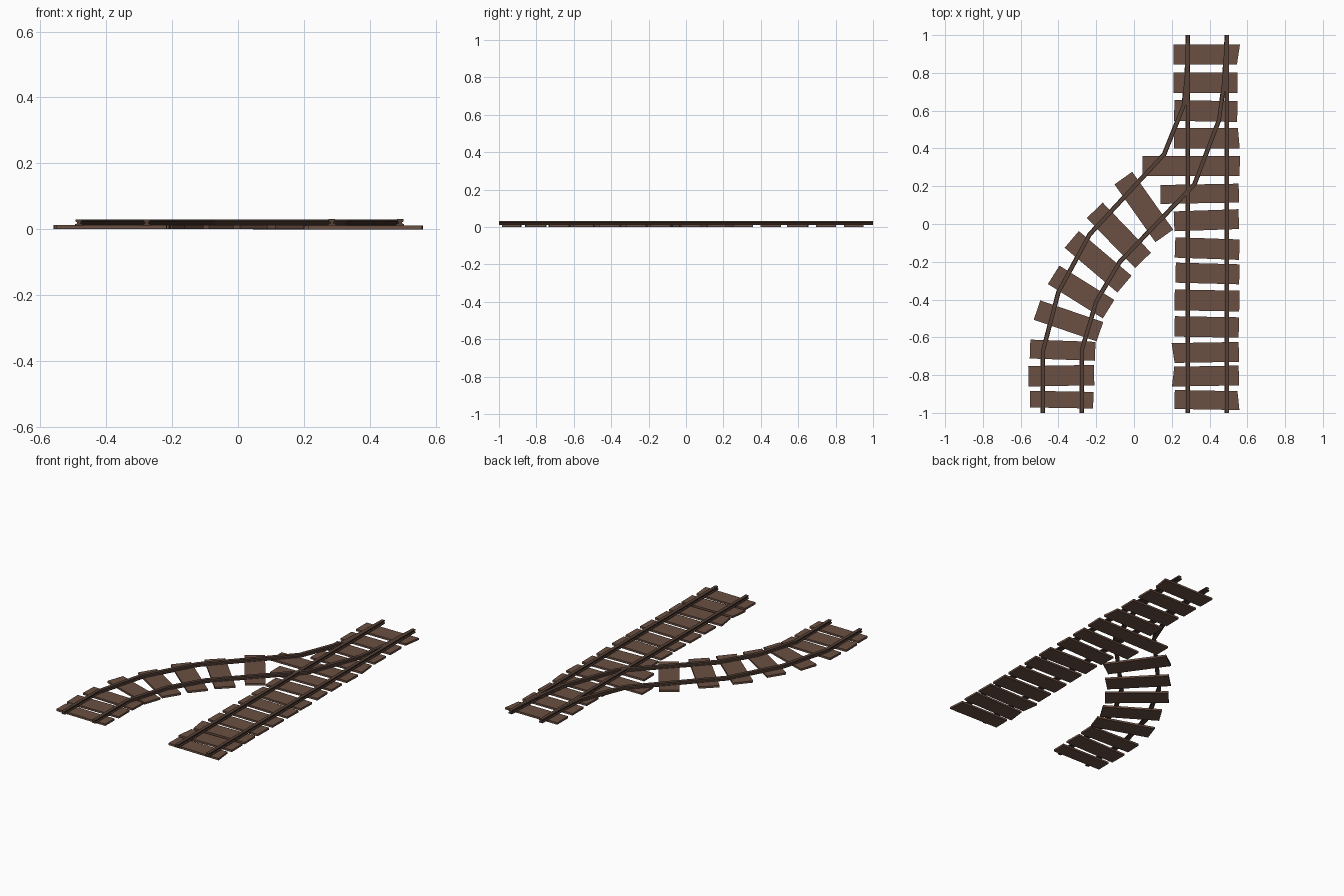
import bpy, bmesh
from math import radians
from mathutils import Vector, Matrix

cube = bpy.data.objects.get("Cube")
if cube:
    bpy.data.objects.remove(cube, do_unlink=True)


def make_material(name, color):
    mat = bpy.data.materials.new(name)
    mat.use_nodes = True
    mat.diffuse_color = (*color, 1)
    bsdf = next(n for n in mat.node_tree.nodes if n.type == 'BSDF_PRINCIPLED')
    bsdf.inputs["Base Color"].default_value = (*color, 1)
    return mat


WOOD = make_material("sleeper brown", (0.145, 0.078, 0.054))
METAL = make_material("rail dark brown", (0.09, 0.052, 0.037))


def finish(bm, name, mat):
    bmesh.ops.recalc_face_normals(bm, faces=bm.faces[:])
    mesh = bpy.data.meshes.new(name)
    bm.to_mesh(mesh)
    bm.free()
    mesh.materials.append(mat)
    obj = bpy.data.objects.new(name, mesh)
    bpy.context.collection.objects.link(obj)
    return obj


def sleeper(name, x, y, length, width, angle, slant_left=0, slant_right=0, base=0):
    """A rough plank; the slants skew its two ends."""
    bm = bmesh.new()
    bmesh.ops.create_cube(bm, size=1)
    for v in bm.verts:
        slant = slant_right if v.co.x > 0 else slant_left
        skew = slant if v.co.y > 0 else -slant
        v.co = Vector((v.co.x * length + skew, v.co.y * width, base + (v.co.z + 0.5) * 0.012))
    turn = Matrix.Translation((x, y, 0)) @ Matrix.Rotation(radians(angle), 4, 'Z')
    bmesh.ops.transform(bm, matrix=turn, verts=bm.verts[:])
    finish(bm, name, WOOD)


# Half of the rail section: foot, web and head
HALF = [(0.012, 0.011), (0.012, 0.016), (0.005, 0.018), (0.005, 0.022), (0.01, 0.024), (0.01, 0.031)]
SECTION = HALF + [(-x, z) for x, z in reversed(HALF)]


def rail(name, path, drop=0):
    """Sweep the rail section along a flat path with mitred corners."""
    points = [Vector(p) for p in path]
    bm = bmesh.new()
    rings = []
    for i, p in enumerate(points):
        before = (p - points[i - 1]).normalized() if i else None
        after = (points[i + 1] - p).normalized() if i + 1 < len(points) else None
        before, after = before or after, after or before
        along = (before + after).normalized()
        side = Vector((along.y, -along.x)) / along.dot(after)
        rings.append([bm.verts.new((*(p + side * s), z - drop)) for s, z in SECTION])
    count = len(SECTION)
    for a, b in zip(rings, rings[1:]):
        for k in range(count):
            n = (k + 1) % count
            bm.faces.new((a[k], a[n], b[n], b[k]))
    bm.faces.new(rings[0])
    bm.faces.new(rings[-1])
    finish(bm, name, METAL)


# Main line sleepers: left end, right end, y, width, turn, end slants
main_line = [
    (0.208, 0.553, 0.897, 0.105, 0, 0, 0.008),
    (0.208, 0.547, 0.748, 0.108, 0, 0, 0),
    (0.213, 0.547, 0.598, 0.11, -1, 0, 0),
    (0.212, 0.555, 0.453, 0.108, 0, 0, -0.005),
    (0.045, 0.56, 0.307, 0.105, 0, 0, 0.002),
    (0.14, 0.555, 0.16, 0.1, 1, 0, 0),
    (0.212, 0.555, 0.02, 0.105, 2, 0, 0),
    (0.217, 0.558, -0.13, 0.108, -2, 0, 0),
    (0.22, 0.558, -0.262, 0.106, -1.5, 0, 0),
    (0.215, 0.558, -0.405, 0.11, -1, 0, 0),
    (0.215, 0.555, -0.545, 0.108, -1, 0, 0),
    (0.207, 0.555, -0.68, 0.105, 1, -0.007, 0),
    (0.207, 0.555, -0.805, 0.105, 1, 0.007, 0),
    (0.215, 0.553, -0.932, 0.1, -1, 0, -0.006),
]
for i, (left, right, y, width, turn, sl, sr) in enumerate(main_line, 1):
    sleeper(f"main_sleeper_{i}", (left + right) / 2, y, right - left, width, turn, sl, sr)

# Branch sleepers: centre, length, width, turn
branch = [
    (0.052, 0.09, 0.375, 0.115, -54.7),
    (-0.08, -0.06, 0.368, 0.117, -46),
    (-0.19, -0.2, 0.366, 0.116, -40.3),
    (-0.28, -0.36, 0.343, 0.115, -32),
    (-0.347, -0.513, 0.352, 0.108, -19),
    (-0.378, -0.668, 0.345, 0.1, -2),
    (-0.385, -0.803, 0.348, 0.108, 1),
    (-0.383, -0.93, 0.335, 0.088, -1),
]
for i, spec in enumerate(branch, 1):
    sleeper(f"branch_sleeper_{i}", *spec, base=0.001)

# Main line rails
for name, x in (("main_rail_right", 0.285), ("main_rail_left", 0.492)):
    rail(name, [(x, -1), (x, 1)])

# Branch rails, curving away from the main line
rail("branch_rail_right", [
    (0.285, 1), (0.28, 0.8), (0.264, 0.63), (0.16, 0.37), (-0.235, -0.055),
    (-0.4, -0.36), (-0.483, -0.675), (-0.483, -1)], 0.0006)
rail("branch_rail_left", [
    (0.492, 1), (0.477, 0.75), (0.45, 0.55), (0.32, 0.21), (-0.075, -0.2),
    (-0.2, -0.41), (-0.277, -0.67), (-0.277, -1)], 0.0006)
